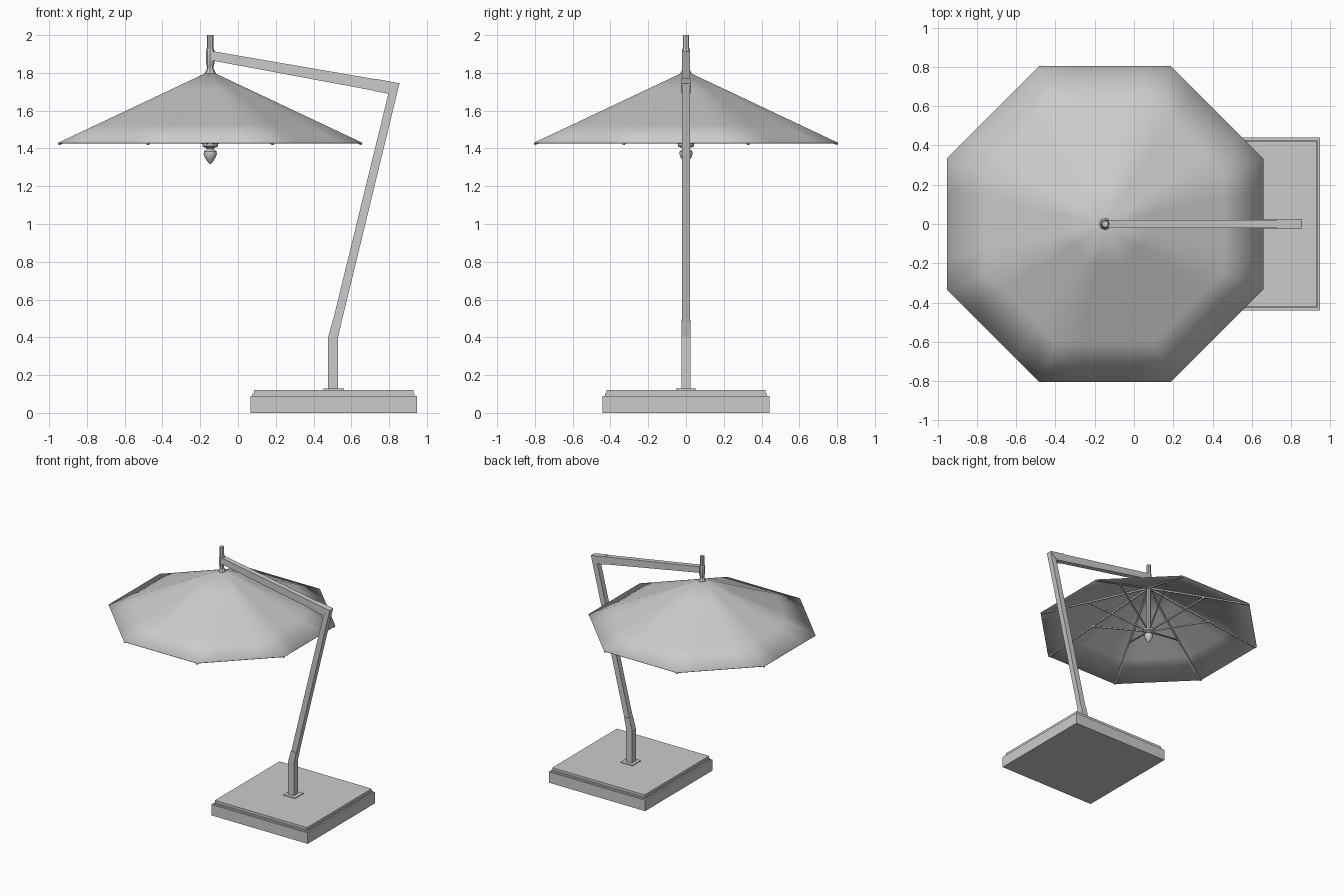
import bpy, bmesh
from math import cos, sin, pi, radians
from mathutils import Vector

cube = bpy.data.objects.get("Cube")
if cube:
    bpy.data.objects.remove(cube, do_unlink=True)

grey = bpy.data.materials.new("light grey")
grey.use_nodes = True
grey.diffuse_color = (0.6, 0.6, 0.6, 1)
grey.node_tree.nodes["Principled BSDF"].inputs["Base Color"].default_value = (0.6, 0.6, 0.6, 1)

MAST_X = -0.147
BASE_X = 0.506
APEX_Z, RIM_Z = 1.81, 1.43
RADIUS = 0.805 / cos(pi / 8)


def finish(name, bm, smooth=False):
    bmesh.ops.recalc_face_normals(bm, faces=bm.faces)
    mesh = bpy.data.meshes.new(name)
    bm.to_mesh(mesh)
    bm.free()
    mesh.materials.append(grey)
    ob = bpy.data.objects.new(name, mesh)
    bpy.context.collection.objects.link(ob)
    if smooth:
        bpy.ops.object.select_all(action='DESELECT')
        ob.select_set(True)
        bpy.context.view_layer.objects.active = ob
        bpy.ops.object.shade_smooth_by_angle(angle=radians(40))
    return ob


def prism(name, outline, half):
    """Side outline in x and z, extruded across y."""
    bm = bmesh.new()
    face = bm.faces.new([bm.verts.new((x, -half, z)) for x, z in outline])
    out = bmesh.ops.extrude_face_region(bm, geom=[face])["geom"]
    bmesh.ops.translate(bm, vec=(0, 2 * half, 0),
                        verts=[v for v in out if isinstance(v, bmesh.types.BMVert)])
    return finish(name, bm)


def slab(name, x, half, z0, z1):
    return prism(name, [(x - half, z0), (x + half, z0), (x + half, z1), (x - half, z1)], half)


def lathe(name, profile, sides, smooth=False):
    """Turned part around the mast axis from (radius, z) points."""
    bm = bmesh.new()
    rings = [[bm.verts.new((MAST_X + r * cos(2 * pi * i / sides),
                            r * sin(2 * pi * i / sides), z)) for i in range(sides)]
             for r, z in profile]
    for a, b in zip(rings, rings[1:]):
        for i in range(sides):
            j = (i + 1) % sides
            bm.faces.new((a[i], a[j], b[j], b[i]))
    bm.faces.new(rings[0])
    bm.faces.new(rings[-1])
    return finish(name, bm, smooth)


def add_bar(bm, start, end, width, depth):
    """Rectangular bar between two points."""
    along = (end - start).normalized()
    side = along.cross(Vector((0, 0, 1))).normalized() * width / 2
    up = side.cross(along).normalized() * depth / 2
    ends = [[bm.verts.new(p + side * s + up * t)
             for s, t in ((-1, -1), (1, -1), (1, 1), (-1, 1))] for p in (start, end)]
    bm.faces.new(ends[0])
    bm.faces.new(ends[1])
    for i in range(4):
        j = (i + 1) % 4
        bm.faces.new((ends[0][i], ends[0][j], ends[1][j], ends[1][i]))


def polar(r, angle, z):
    return Vector((MAST_X + r * cos(angle), r * sin(angle), z))


# Stepped square base
slab("base_block", BASE_X, 0.441, 0, 0.09)
slab("base_groove", BASE_X, 0.428, 0.09, 0.102)
slab("base_top", BASE_X, 0.422, 0.102, 0.122)
slab("post_plate", BASE_X, 0.054, 0.122, 0.128)

# Bent post and cantilever arm
prism("lower_post", [(0.477, 0.122), (0.53, 0.122), (0.53, 0.4),
                     (0.549, 0.485), (0.503, 0.495), (0.477, 0.4)], 0.025)
prism("upper_post", [(0.503, 0.49), (0.548, 0.48), (0.855, 1.745), (0.796, 1.69)], 0.022)
prism("arm_elbow", [(0.725, 1.703), (0.796, 1.69), (0.855, 1.745), (0.725, 1.769)], 0.025)
prism("arm", [(-0.14, 1.866), (0.73, 1.704), (0.73, 1.766), (-0.14, 1.916)], 0.021)

# Mast, arm collar and finial
lathe("mast", [(0.017, 1.42), (0.017, 2.0)], 8)
lathe("arm_collar", [(0.018, 1.835), (0.022, 1.85), (0.022, 1.915), (0.018, 1.93)], 8, True)
lathe("canopy_cap", [(0.03, 1.797), (0.018, 1.822)], 8)
lathe("strut_hub", [(0.03, 1.405), (0.042, 1.412), (0.042, 1.432), (0.025, 1.44)], 16, True)
lathe("finial", [(0.022, 1.405), (0.018, 1.397), (0.033, 1.385), (0.035, 1.37),
                 (0.027, 1.35), (0.014, 1.33), (0.003, 1.318)], 16, True)

# Eight-sided canopy with gently fanned panels
bm = bmesh.new()
STEPS, ROWS = 4, 4
corners = [polar(RADIUS, pi / 8 + pi / 4 * i, RIM_Z) for i in range(8)]
rim = [corners[i].lerp(corners[(i + 1) % 8], k / STEPS) for i in range(8) for k in range(STEPS)]
apex = Vector((MAST_X, 0, APEX_Z))
top = bm.verts.new(apex)
rings = []
for row in range(1, ROWS + 1):
    rings.append([bm.verts.new(apex.lerp(p, row / ROWS)) for p in rim])
count = len(rim)
for i in range(count):
    j = (i + 1) % count
    bm.faces.new((top, rings[0][i], rings[0][j]))
    for a, b in zip(rings, rings[1:]):
        bm.faces.new((a[i], b[i], b[j], a[j]))
canopy = finish("canopy", bm, True)
thick = canopy.modifiers.new("cloth_thickness", 'SOLIDIFY')
thick.thickness = 0.004
thick.offset = -1

# Ribs beneath the corners and struts back to the hub
ribs, struts = bmesh.new(), bmesh.new()
drop = Vector((0, 0, -0.011))
for i in range(8):
    a = pi / 8 + pi / 4 * i
    add_bar(ribs, polar(0.015, a, APEX_Z - 0.007) + drop, polar(RADIUS - 0.004, a, RIM_Z) + drop * 0.6,
            0.012, 0.012)
    joint = apex.lerp(corners[i], 0.55) + drop * 1.4
    add_bar(struts, polar(0.03, a, 1.424), joint, 0.01, 0.01)
finish("canopy_ribs", ribs)
finish("canopy_struts", struts)
